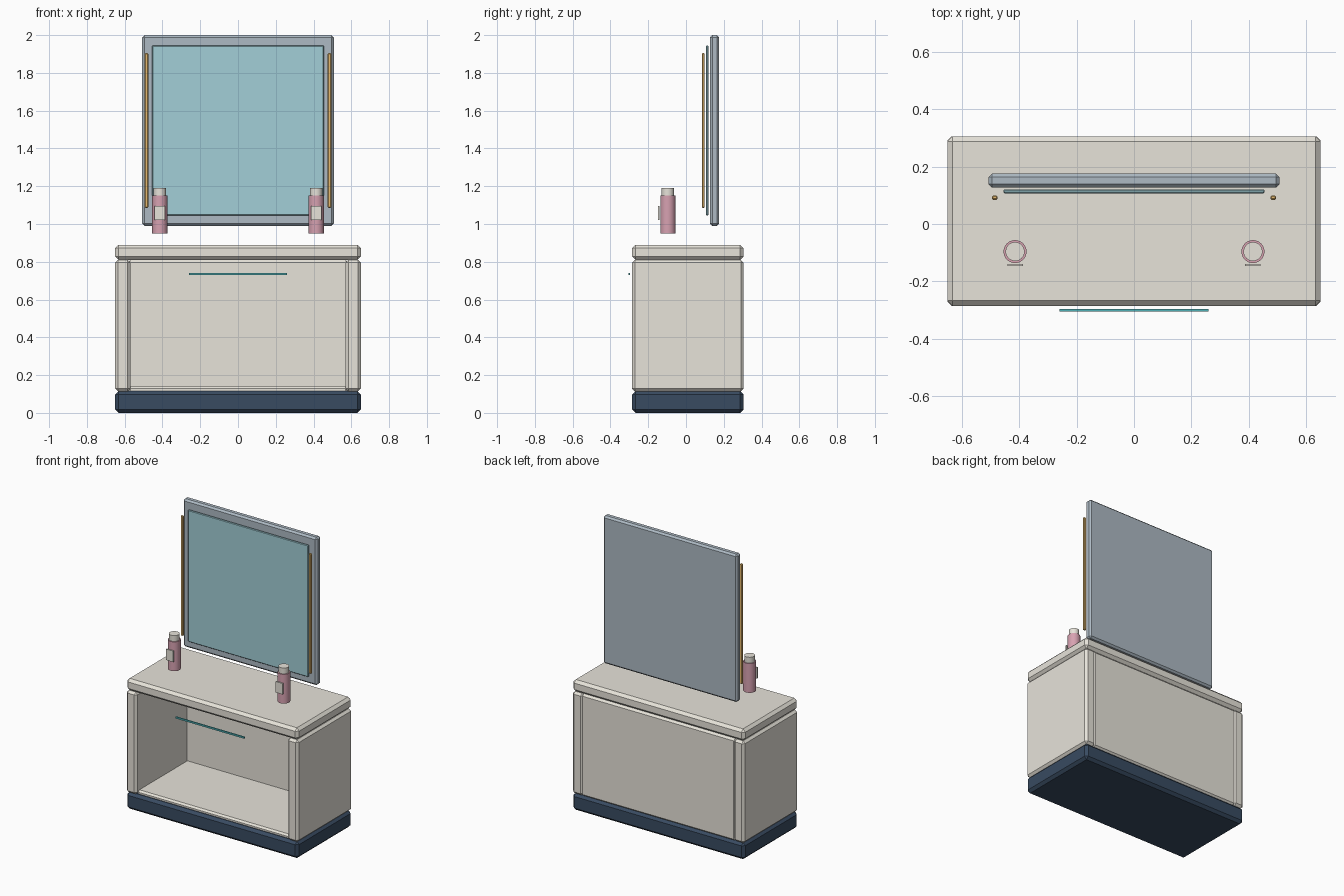
import bpy

if "Cube" in bpy.data.objects:
    bpy.data.objects.remove(bpy.data.objects["Cube"])

def material(name, rgb):
    m = bpy.data.materials.new(name)
    m.diffuse_color = (*rgb, 1)
    m.use_nodes = True
    m.node_tree.nodes["Principled BSDF"].inputs["Base Color"].default_value = m.diffuse_color
    return m

CREAM = material("cream", (0.80, 0.77, 0.70))
NAVY = material("navy", (0.04, 0.07, 0.12))
STEEL = material("steel", (0.42, 0.49, 0.55))
GLASS = material("glass", (0.36, 0.62, 0.68))
AMBER = material("amber", (0.80, 0.50, 0.16))
PINK = material("pink", (0.68, 0.36, 0.44))
TEAL = material("teal", (0.08, 0.45, 0.48))

def box(name, x, y, z, mat, bevel=0.0):
    """Chamfered box spanning the (min, max) ranges x, y, z."""
    bpy.ops.mesh.primitive_cube_add(size=1, location=[(a + b) / 2 for a, b in (x, y, z)])
    o = bpy.context.object
    o.name = name
    o.scale = [b - a for a, b in (x, y, z)]
    bpy.ops.object.transform_apply(location=False, rotation=False, scale=True)
    o.data.materials.append(mat)
    if bevel:
        mod = o.modifiers.new("chamfer", 'BEVEL')
        mod.width = bevel
        mod.segments = 1
    return o

def cylinder(name, r, x, y, z, mat):
    """Upright cylinder spanning the z range."""
    bpy.ops.mesh.primitive_cylinder_add(vertices=32, radius=r, depth=z[1] - z[0],
                                        location=(x, y, (z[0] + z[1]) / 2))
    o = bpy.context.object
    o.name = name
    o.data.materials.append(mat)
    bpy.ops.object.shade_smooth_by_angle()

FRONT, BACK = -0.285, 0.305

# Cabinet: plinth, open-fronted carcass and worktop
box("plinth", (-0.65, 0.65), (FRONT, BACK), (0, 0.115), NAVY, 0.018)
box("worktop", (-0.65, 0.65), (FRONT, BACK), (0.81, 0.89), CREAM, 0.018)
box("back_panel", (-0.585, 0.585), (0.265, 0.30), (0.11, 0.81), CREAM, 0.014)
box("floor_panel", (-0.58, 0.58), (-0.265, 0.28), (0.105, 0.14), CREAM, 0.012)

# Floating handle bar
box("handle", (-0.26, 0.26), (-0.305, -0.296), (0.73, 0.741), TEAL)

# Mirror
box("mirror_frame", (-0.507, 0.507), (0.127, 0.175), (0.99, 2.0), STEEL, 0.012)
box("mirror_glass", (-0.455, 0.455), (0.107, 0.12), (1.045, 1.945), GLASS, 0.004)

# Paired parts: sides, light strips, bottles
for side, s in (("left", -1), ("right", 1)):
    box(side + "_side", sorted((s * 0.57, s * 0.65)), (FRONT, BACK), (0.113, 0.81), CREAM, 0.015)
    box(side + "_light", sorted((s * 0.475, s * 0.494)), (0.084, 0.099), (1.085, 1.905), AMBER, 0.004)
    bx, by = s * 0.414, -0.096
    cylinder(side + "_bottle", 0.04, bx, by, (0.95, 1.15), PINK)
    cylinder(side + "_cap", 0.033, bx, by, (1.14, 1.19), CREAM)
    box(side + "_label", (bx - 0.027, bx + 0.027), (-0.147, -0.139), (1.02, 1.095), CREAM)
